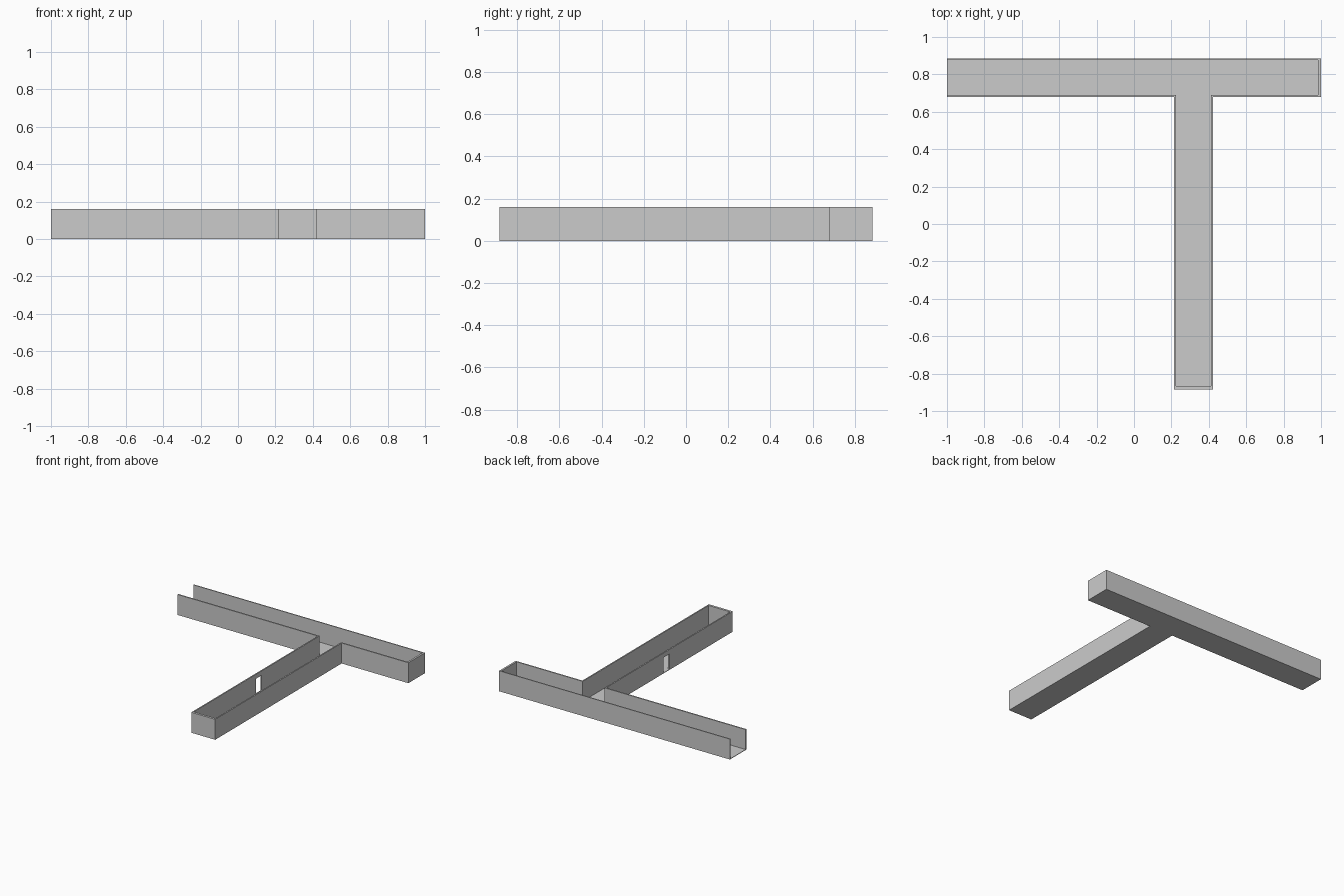
import bpy, bmesh

if "Cube" in bpy.data.objects:
    bpy.data.objects.remove(bpy.data.objects["Cube"])

H = 0.16        # wall height
FLOOR = 0.004   # floor thickness


def prism(name, points, z0, z1):
    """Extrude a plan outline straight up from z0 to z1."""
    bm = bmesh.new()
    face = bm.faces.new([bm.verts.new((x, y, z0)) for x, y in points])
    ext = bmesh.ops.extrude_face_region(bm, geom=[face])
    top = [v for v in ext["geom"] if isinstance(v, bmesh.types.BMVert)]
    bmesh.ops.translate(bm, verts=top, vec=(0, 0, z1 - z0))
    bmesh.ops.recalc_face_normals(bm, faces=bm.faces)
    mesh = bpy.data.meshes.new(name)
    bm.to_mesh(mesh)
    bm.free()
    obj = bpy.data.objects.new(name, mesh)
    bpy.context.collection.objects.link(obj)
    return obj


def tee(y_back, x_right, y_bar, x_stem_r, y_end, x_stem_l):
    """T-shaped plan, starting and ending at the open left end."""
    return [(-1, y_back), (x_right, y_back), (x_right, y_bar),
            (x_stem_r, y_bar), (x_stem_r, y_end), (x_stem_l, y_end),
            (x_stem_l, y_bar), (-1, y_bar)]


outer = tee(0.885, 1.0, 0.68, 0.422, -0.885, 0.215)
inner = tee(0.877, 0.985, 0.69, 0.412, -0.867, 0.225)

# Continuous wall around the T, open at the left end
walls = prism("corridor_walls", outer + inner[::-1], 0, H)

# Floor between the walls
prism("corridor_floor", inner, 0, FLOOR)

# Doorway in the left wall of the stem
cutter = prism("doorway_cutter",
               [(0.19, -0.10), (0.25, -0.10), (0.25, -0.03), (0.19, -0.03)],
               FLOOR, 0.125)
cutter.hide_render = True
cutter.hide_set(True)
cut = walls.modifiers.new("doorway", 'BOOLEAN')
cut.operation = 'DIFFERENCE'
cut.solver = 'EXACT'
cut.object = cutter
